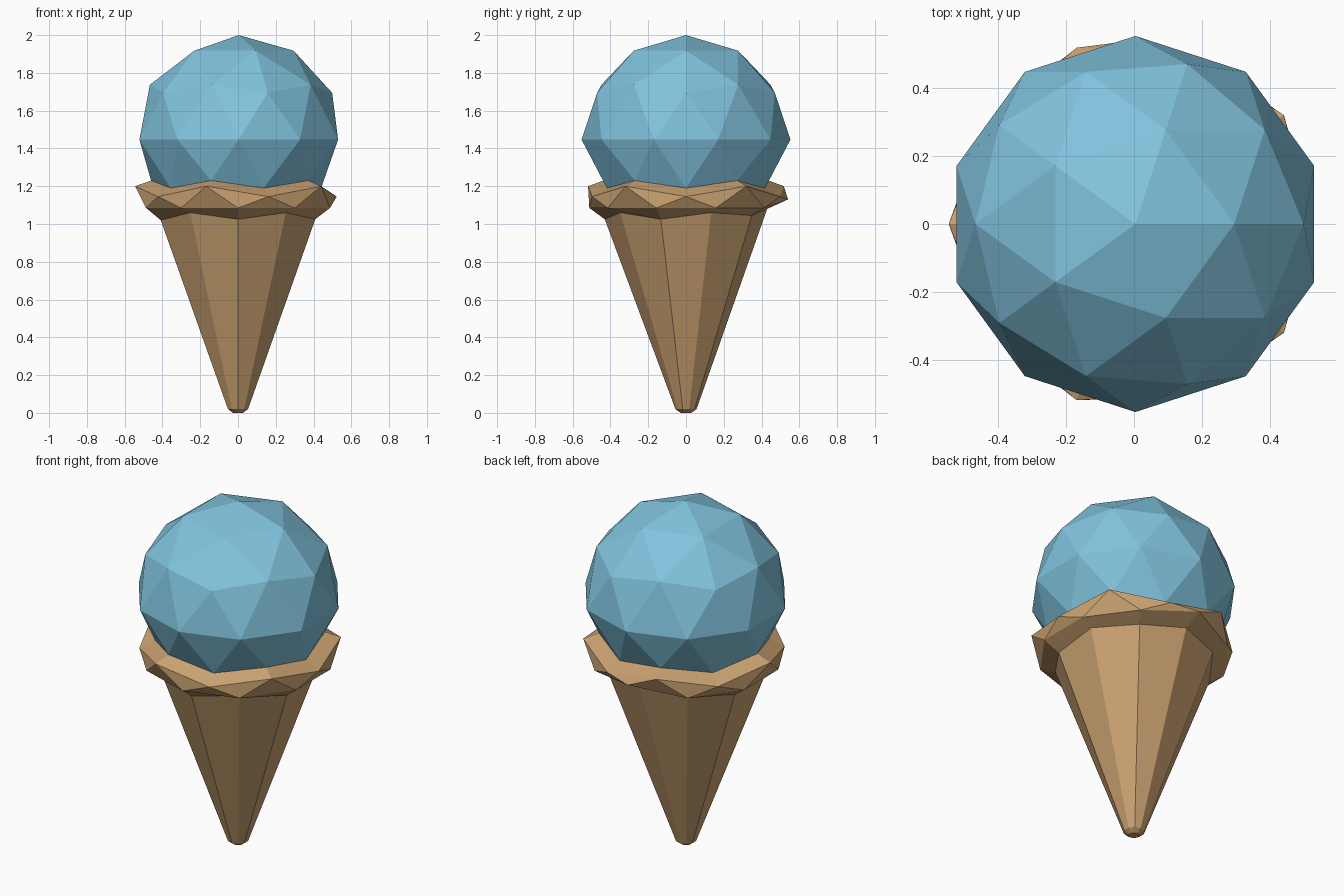
import bpy, bmesh, math

if "Cube" in bpy.data.objects:
    bpy.data.objects.remove(bpy.data.objects["Cube"])


def material(name, rgb):
    m = bpy.data.materials.new(name)
    m.diffuse_color = (*rgb, 1)
    m.use_nodes = True
    m.node_tree.nodes["Principled BSDF"].inputs["Base Color"].default_value = m.diffuse_color
    return m


def finish(bm, name, mat):
    bmesh.ops.recalc_face_normals(bm, faces=bm.faces)
    me = bpy.data.meshes.new(name)
    bm.to_mesh(me)
    bm.free()
    me.materials.append(mat)
    ob = bpy.data.objects.new(name, me)
    bpy.context.collection.objects.link(ob)


def polar(deg, r, z):
    a = math.radians(deg)
    return (r * math.cos(a), r * math.sin(a), z)


blue = material("ice_cream_blue", (0.22, 0.55, 0.73))
tan = material("wafer_tan", (0.59, 0.36, 0.165))

# Zigzag seam where the scoop meets the wafer: (radius, height)
SEAM = {True: (0.44, 1.19), False: (0.46, 1.23)}

# Scoop: low-poly ball, open at the bottom, its lower ring moved to the seam
bm = bmesh.new()
bmesh.ops.create_icosphere(bm, subdivisions=2, radius=1)
bmesh.ops.delete(bm, geom=[v for v in bm.verts if v.co.z < -0.6], context='VERTS')
for v in bm.verts:
    if v.co.z < -0.3:
        deg = math.degrees(math.atan2(v.co.y, v.co.x))
        v.co = polar(deg, *SEAM[v.co.z < -0.49])
    else:
        v.co = v.co * 0.553
        v.co.z += 1.447
        v.co.x += 0.004
finish(bm, "scoop", blue)

# Wafer: rings from the seam, over the uneven rim, down to the tip
bm = bmesh.new()
rim_tops = [1.06, 1.045, 1.08, 1.06, 1.03, 1.02, 1.06, 1.025, 1.06, 1.025]


def ring(fn):
    return [bm.verts.new(fn(i)) for i in range(10)]


def edge_vert(i):
    if i == 2:
        return polar(90, 0.54, 1.13)
    return polar(18 + 36 * i, 0.512, 1.085)


seam = ring(lambda i: polar(36 * i, *SEAM[i % 2 == 0]))
upper = ring(lambda i: polar(36 * i, *((0.545, 1.20) if i % 2 else (0.523, 1.145))))
lower = ring(edge_vert)
neck = ring(lambda i: polar(18 + 36 * i, 0.43, rim_tops[i]))
foot = ring(lambda i: polar(18 + 36 * i, 0.056, 0.02))
tip = ring(lambda i: polar(18 + 36 * i, 0.028, 0.0))

for a, b in ((seam, upper), (lower, neck), (neck, foot), (foot, tip)):
    for i in range(10):
        j = (i + 1) % 10
        bm.faces.new((a[i], a[j], b[j], b[i]))
for i in range(10):  # triangle band around the rim
    j = (i + 1) % 10
    bm.faces.new((upper[i], upper[j], lower[i]))
    bm.faces.new((upper[j], lower[j], lower[i]))
bm.faces.new(tip)
finish(bm, "wafer_cone", tan)
